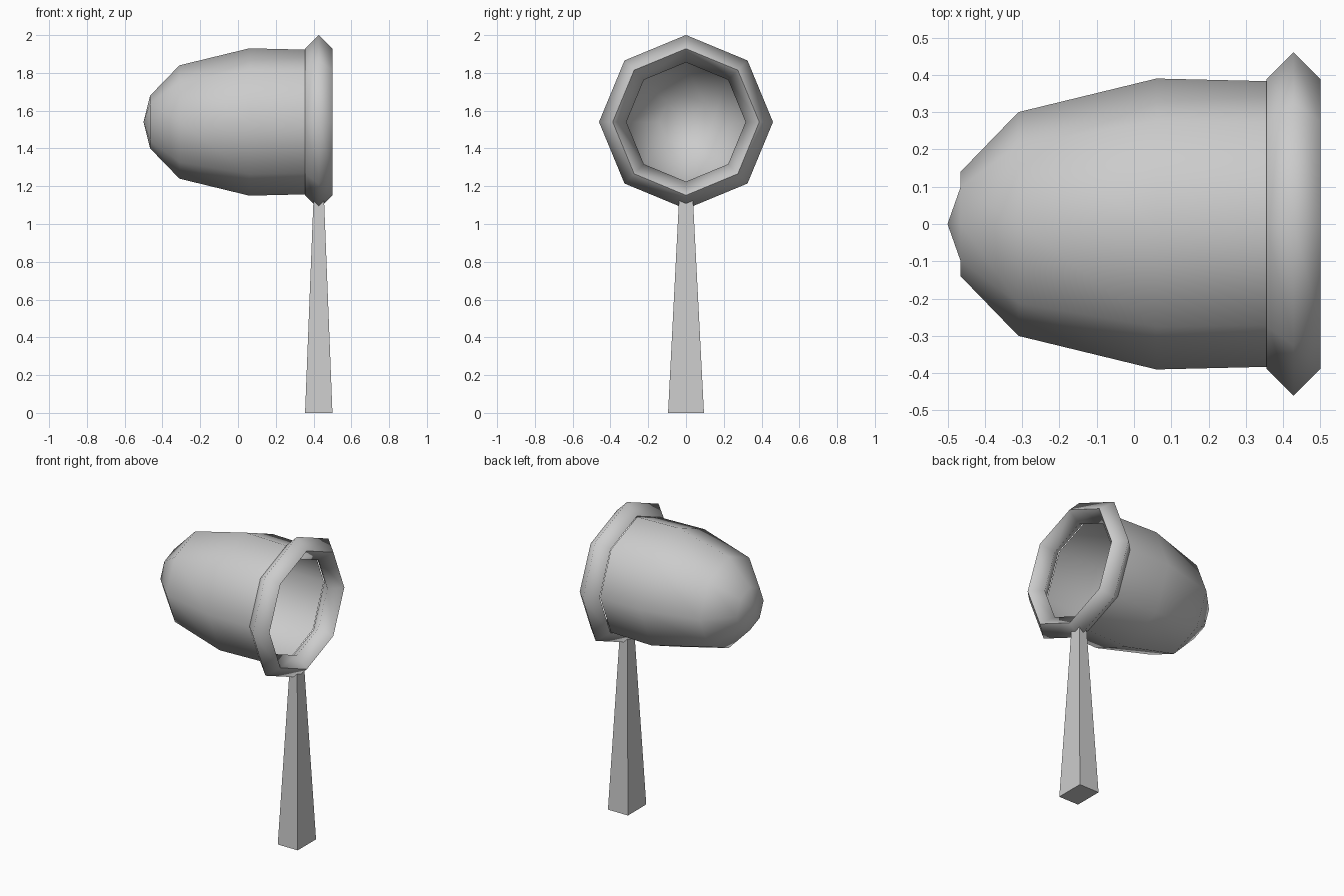
import bpy, bmesh
from math import sin, cos, pi
from mathutils import Vector

if "Cube" in bpy.data.objects:
    bpy.data.objects.remove(bpy.data.objects["Cube"])

SIDES = 8
AXIS_Z = 1.54      # height of the horizontal axis
RING_X = 0.4275    # middle of the mouth ring

grey = bpy.data.materials.new("plain_grey")
grey.use_nodes = True
grey.diffuse_color = (0.6, 0.6, 0.6, 1)
grey.node_tree.nodes["Principled BSDF"].inputs["Base Color"].default_value = (0.6, 0.6, 0.6, 1)


def octagon(bm, x, r):
    """Ring of vertices around the horizontal axis, one corner on top."""
    angles = [2 * pi * i / SIDES for i in range(SIDES)]
    return [bm.verts.new((x, r * sin(a), AXIS_Z + r * cos(a))) for a in angles]


def bridge(bm, a, b):
    for i in range(len(a)):
        j = (i + 1) % len(a)
        bm.faces.new((a[i], a[j], b[j], b[i]))


def finish(bm, name, smooth):
    bmesh.ops.recalc_face_normals(bm, faces=bm.faces)
    for f in bm.faces:
        f.smooth = smooth
    mesh = bpy.data.meshes.new(name)
    bm.to_mesh(mesh)
    bm.free()
    mesh.materials.append(grey)
    obj = bpy.data.objects.new(name, mesh)
    bpy.context.collection.objects.link(obj)
    return obj


# Open cup: thin shell lying on its side, mouth towards +x
bm = bmesh.new()
profile = [(0.355, 0.383), (0.06, 0.39), (-0.31, 0.30), (-0.465, 0.14)]
loops = [octagon(bm, x, r) for x, r in profile]
for a, b in zip(loops, loops[1:]):
    bridge(bm, a, b)
# Closed end: low point with a flat triangle at each side corner
end = loops[-1]
tip = bm.verts.new((-0.5, 0, AXIS_Z))
for side in (2, 6):
    bm.faces.new((end[side - 1], end[side], end[(side + 1) % SIDES]))
rim = [v for i, v in enumerate(end) if i not in (2, 6)]
for i, v in enumerate(rim):
    bm.faces.new((v, rim[(i + 1) % len(rim)], tip))
finish(bm, "cup", True)

# Mouth ring: diamond section swept round the axis
bm = bmesh.new()
half = 0.0725
section = [(half, 0), (0, half), (-half, 0), (0, -half)]
loops = [octagon(bm, RING_X + dx, 0.388 + dr) for dx, dr in section]
for i, loop in enumerate(loops):
    bridge(bm, loop, loops[(i + 1) % len(loops)])
# Crisp front and back edges
for loop in (loops[0], loops[2]):
    for i, v in enumerate(loop):
        bm.edges.get((v, loop[(i + 1) % SIDES])).smooth = False
finish(bm, "mouth_ring", True)

# Tapered square post below the ring
bm = bmesh.new()
bmesh.ops.create_cube(bm, size=2)
for v in bm.verts:
    top = v.co.z > 0
    hx, hy, z = (0.028, 0.037, 1.13) if top else (0.0725, 0.095, 0)
    v.co = Vector((RING_X + hx * v.co.x, hy * v.co.y, z))
finish(bm, "post", False)
